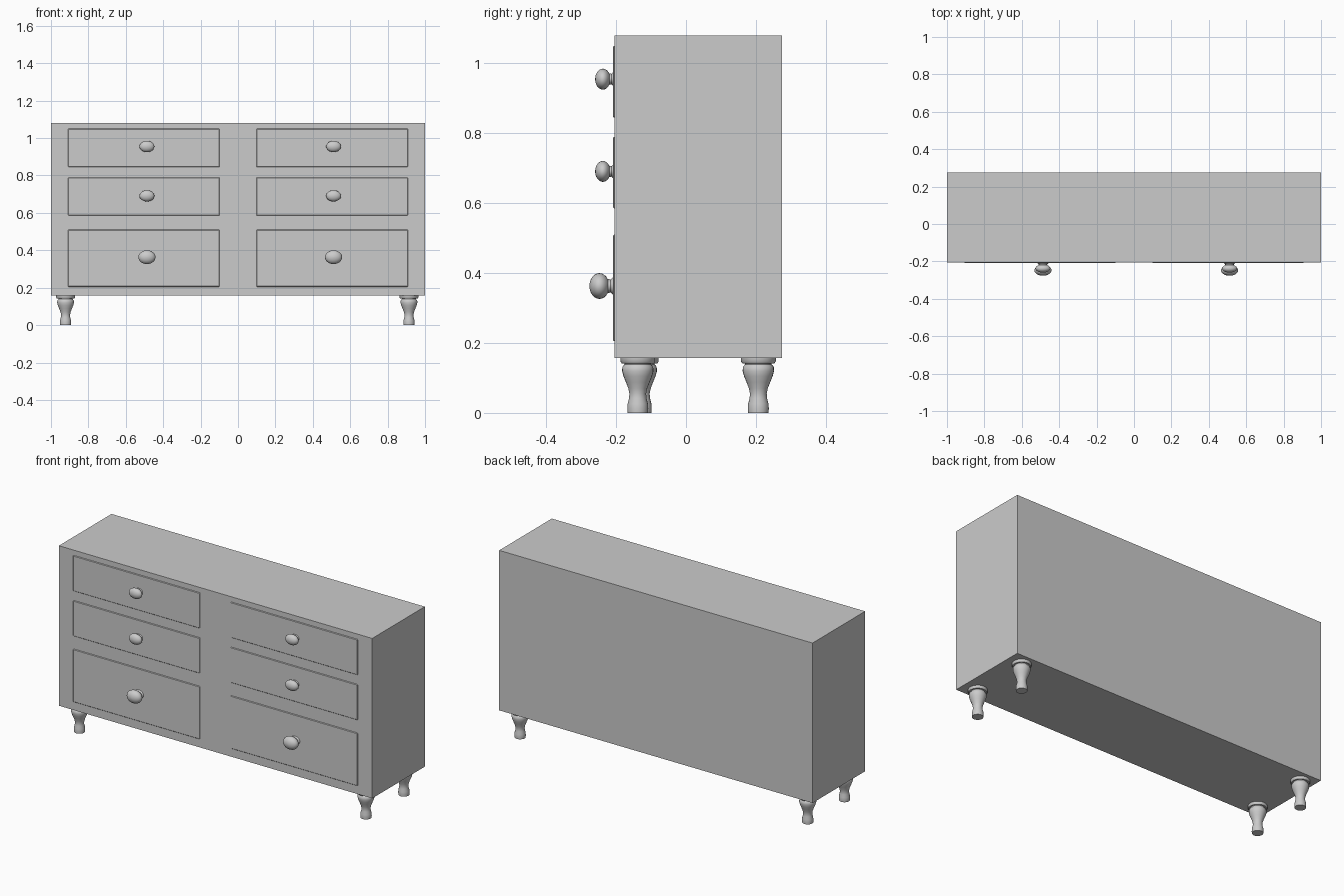
import bpy, bmesh, math

if "Cube" in bpy.data.objects:
    bpy.data.objects.remove(bpy.data.objects["Cube"])


def finish(bm, name, smooth=False):
    bmesh.ops.recalc_face_normals(bm, faces=bm.faces)
    mesh = bpy.data.meshes.new(name)
    bm.to_mesh(mesh)
    bm.free()
    ob = bpy.data.objects.new(name, mesh)
    bpy.context.collection.objects.link(ob)
    if smooth:
        bpy.context.view_layer.objects.active = ob
        ob.select_set(True)
        bpy.ops.object.shade_smooth_by_angle(angle=math.radians(40))
        ob.select_set(False)
    return ob


def box(name, lo, hi):
    bm = bmesh.new()
    bmesh.ops.create_cube(bm, size=1)
    for v in bm.verts:
        v.co = [l + (c + 0.5) * (h - l) for c, l, h in zip(v.co, lo, hi)]
    return finish(bm, name)


def lathe(name, profile, location, segments=24):
    """Turned part: (radius, height) profile spun about z, with capped ends."""
    bm = bmesh.new()
    rings = []
    for r, z in profile:
        rings.append([bm.verts.new((r * math.cos(2 * math.pi * i / segments),
                                    r * math.sin(2 * math.pi * i / segments), z))
                      for i in range(segments)])
    for a, b in zip(rings, rings[1:]):
        for i in range(segments):
            j = (i + 1) % segments
            bm.faces.new((a[i], a[j], b[j], b[i]))
    bm.faces.new(rings[0])
    bm.faces.new(rings[-1])
    ob = finish(bm, name, True)
    ob.location = location
    return ob


FRONT = -0.205

# Cabinet body
box("cabinet_body", (-1, FRONT, 0.157), (1, 0.275, 1.08))

# Knob: flared stem and flattened ball, in units of the small knob
knob_profile = [(0.021, -0.004), (0.020, 0.003), (0.015, 0.008), (0.016, 0.012)]
for i in range(11):
    a = math.radians(-58 + i * 14.4)
    knob_profile.append((0.030 * math.cos(a), 0.033 + 0.022 * math.sin(a)))

# Drawer fronts with knobs: bottom, top, knob height, knob scale (width, height, depth)
rows = {"bottom": (0.205, 0.51, 0.363, (1.53, 1.23, 1.30)),
        "middle": (0.585, 0.79, 0.691, (1.33, 1.0, 1.0)),
        "top": (0.845, 1.05, 0.955, (1.33, 1.0, 1.0))}
for row, (z0, z1, kz, scale) in rows.items():
    for side, cx, kx in (("left", -0.503, -0.487), ("right", 0.503, 0.511)):
        drawer = box(f"{row}_{side}_drawer", (cx - 0.405, FRONT - 0.004, z0),
                     (cx + 0.405, FRONT + 0.02, z1))
        bev = drawer.modifiers.new("edge", 'BEVEL')
        bev.width = 0.003
        bev.segments = 1
        knob = lathe(f"{row}_{side}_knob", knob_profile, (kx, FRONT, kz))
        knob.rotation_euler = (math.radians(90), 0, 0)
        knob.scale = scale

# Turned legs
leg_profile = [(0.029, 0), (0.030, 0.012), (0.029, 0.026), (0.025, 0.042),
               (0.024, 0.055), (0.027, 0.07), (0.034, 0.088), (0.041, 0.105),
               (0.045, 0.12), (0.044, 0.132), (0.038, 0.139), (0.038, 0.142),
               (0.046, 0.142), (0.050, 0.147), (0.050, 0.16)]
for name, x, y in (("front_left_leg", -0.922, -0.128), ("front_right_leg", 0.914, -0.138),
                   ("back_left_leg", -0.922, 0.207), ("back_right_leg", 0.914, 0.207)):
    lathe(name, leg_profile, (x, y, 0))
